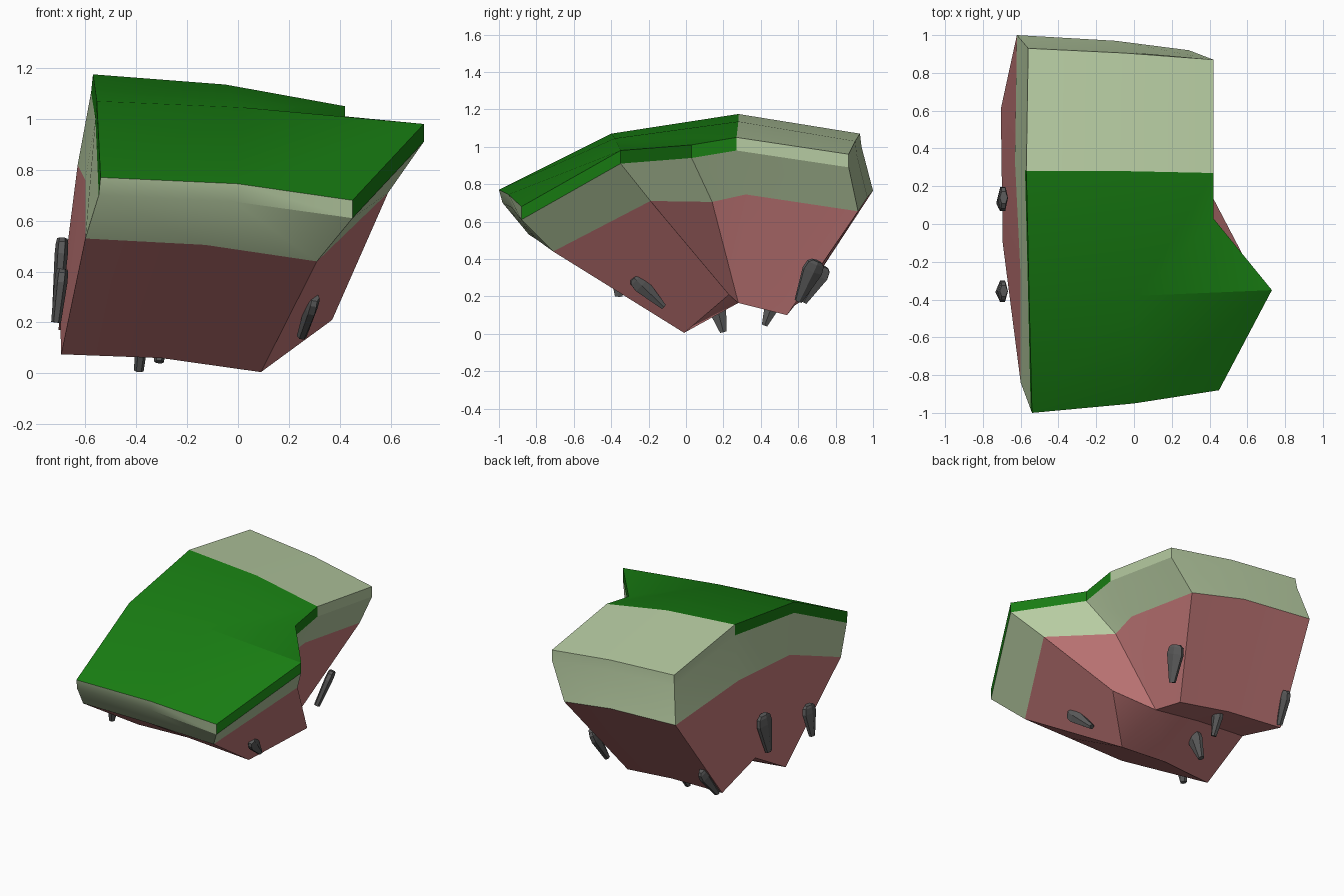
import bpy, bmesh, math
from mathutils import Vector

if "Cube" in bpy.data.objects:
    bpy.data.objects.remove(bpy.data.objects["Cube"])


def material(name, rgb):
    m = bpy.data.materials.new(name)
    m.diffuse_color = (*rgb, 1)
    m.use_nodes = True
    m.node_tree.nodes["Principled BSDF"].inputs["Base Color"].default_value = m.diffuse_color
    return m


GREEN = material("grass_green", (0.009, 0.2, 0.006))
PALE = material("pale_green", (0.47, 0.60, 0.36))
SOIL = material("red_soil", (0.55, 0.19, 0.19))
GREY = material("stone_grey", (0.1, 0.1, 0.1))

# Loops around the island, counter-clockwise from the front left corner
top = [(-.54, -1, .77), (0, -.95, .745), (.45, -.88, .68), (.73, -.35, .98),
       (.42, .03, 1.01), (.42, .27, 1.05), (.42, .87, .96), (-.05, .905, 1.03),
       (-.56, .93, 1.07), (-.57, .28, 1.175), (-.555, -.4, 1.07)]
band = [(-.6, -.84, .53), (-.13, -.8, .505), (.31, -.71, .44), (.59, -.19, .71),
        (.27, .14, .705), (.29, .32, .745), (.29, .92, .655), (-.1, .97, .73),
        (-.62, 1, .765), (-.63, .33, .82), (-.6, -.28, .76)]
n = len(top)
# The lip edge sits just below the top, drawn slightly towards the band
lip = []
for i, (t, b) in enumerate(zip(top, band)):
    k = 0 if 2 <= i <= 6 else 0.12
    lip.append((t[0] + (b[0] - t[0]) * k, t[1] + (b[1] - t[1]) * k, t[2] - .07))

# Inner points of the top and the two-lobed underside
inner = [(0.02, -.38, 1.045), (-.05, .28, 1.135)]
under = [(-.695, -.1, .075), (-.3, -.05, .06), (.09, -.01, .005),   # front ridge
         (.37, .23, .21),                                          # right overhang
         (-.7, .24, .27), (-.32, .26, .23), (.055, .28, .165),      # notch
         (-.705, .61, .17), (-.3, .58, .15), (.07, .54, .1)]        # back ridge
verts = top + lip + band + inner + under
M1, M2 = 3 * n, 3 * n + 1
F0, F1, F2, G, N0, N1, N2, K0, K1, K2 = range(3 * n + 2, 3 * n + 12)


def part(name, faces, mat, angle=28):
    used = sorted({i for f in faces for i in f})
    remap = {v: i for i, v in enumerate(used)}
    me = bpy.data.meshes.new(name)
    me.from_pydata([verts[i] for i in used], [], [[remap[i] for i in f] for f in faces])
    me.materials.append(mat)
    ob = bpy.data.objects.new(name, me)
    bpy.context.collection.objects.link(ob)
    bpy.context.view_layer.objects.active = ob
    ob.select_set(True)
    bpy.ops.object.shade_smooth_by_angle(angle=math.radians(angle))
    ob.select_set(False)
    return ob


def strip(level, edges):
    """Quads between one loop and the next loop down."""
    a, b = level * n, (level + 1) * n
    return [(a + i, b + i, b + (i + 1) % n, a + (i + 1) % n) for i in edges]


# Dark grass with its side lips, pale turf, red soil
dark = [2, 3, 4, 9, 10]
part("grass_top", [(0, 1, M1, 10), (1, 2, 3, M1), (10, M1, M2, 9),
                   (M1, 3, 4), (M1, 4, 5, M2)] + strip(0, dark), GREEN)
part("pale_turf", [(9, M2, 7, 8), (M2, 5, 6, 7)]
     + strip(0, [i for i in range(n) if i not in dark]) + strip(1, range(n)), PALE)
B = 2 * n
part("soil_base", [
    (B, F0, F1, B + 1), (B + 1, F1, F2, B + 2),                     # front
    (B + 2, F2, G, B + 3), (B + 3, G, N2, B + 4),                   # right
    (B + 4, N2, B + 5), (B + 5, N2, K2, B + 6),
    (B + 6, K2, K1, B + 7), (B + 7, K1, K0, B + 8),                 # back
    (B + 8, K0, N0, B + 9), (B + 9, N0, F0, B + 10), (B + 10, F0, B),  # left
    (F0, N0, N1, F1), (F1, N1, N2, F2), (F2, N2, G),                # underside
    (N0, K0, K1, N1), (N1, K1, K2, N2)], SOIL)


# Flattened stones, narrow at the tip and wide at the head
def stone(name, tip, head, r, normal=(1, 0, 0)):
    tip, head = Vector(tip), Vector(head)
    axis = (head - tip).normalized()
    side = axis.cross(Vector(normal)).normalized()
    flat = side.cross(axis)
    bm = bmesh.new()
    rings = []
    for t, s in ((0, .35), (.75, 1), (.93, .85), (1, .5)):
        c = tip.lerp(head, t)
        rings.append([bm.verts.new(c + side * (r * s * math.cos(a)) + flat * (.026 * (.6 + .4 * s) * math.sin(a)))
                      for a in [math.radians(30 + 60 * k) for k in range(6)]])
    for a, b in zip(rings, rings[1:]):
        for k in range(6):
            bm.faces.new((a[k], a[(k + 1) % 6], b[(k + 1) % 6], b[k]))
    bm.faces.new(rings[0][::-1])
    bm.faces.new(rings[-1])
    bmesh.ops.recalc_face_normals(bm, faces=bm.faces)
    me = bpy.data.meshes.new(name)
    bm.to_mesh(me)
    bm.free()
    me.materials.append(GREY)
    bpy.context.collection.objects.link(bpy.data.objects.new(name, me))


stone("stone_left_middle", (-.71, .11, .27), (-.69, .14, .53), .075)
stone("stone_left_front", (-.715, -.36, .2), (-.69, -.355, .41), .065)
stone("stone_left_back", (-.68, .63, .17), (-.64, .74, .36), .055)
stone("stone_right_back", (.185, .6, .175), (.235, .7, .39), .063, (.9, .3, -.3))
stone("stone_right_front", (.25, -.12, .145), (.3, -.28, .3), .05)
stone("stone_under_front", (-.39, .2, .01), (-.37, .15, .2), .06)
stone("stone_under_back", (-.31, .42, .045), (-.3, .48, .2), .05)
